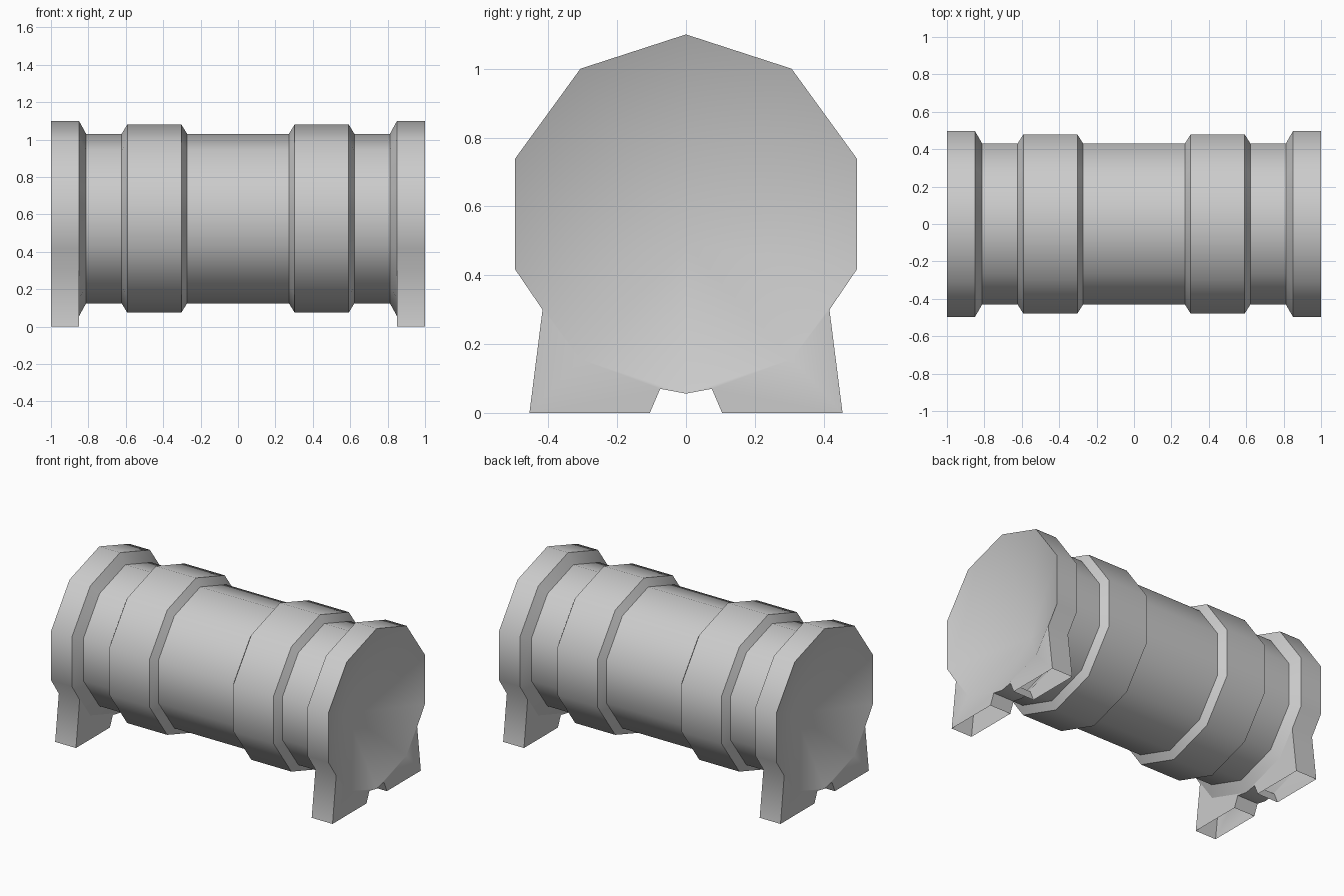
import bpy
import bmesh
from math import sin, cos, radians

cube = bpy.data.objects.get("Cube")
if cube:
    bpy.data.objects.remove(cube, do_unlink=True)

SIDES = 10
AXIS_Z = 0.578
RIM, BAND, BODY = 0.522, 0.503, 0.453
RIM_X = 0.85
DISH_DEPTH, DISH_Z = 0.22, 0.49

grey = bpy.data.materials.new("plain_grey")
grey.use_nodes = True
colour = (0.6, 0.6, 0.6, 1)
grey.diffuse_color = colour
grey.node_tree.nodes["Principled BSDF"].inputs["Base Color"].default_value = colour


def ring_point(radius, i):
    """Point (y, z) of the ten-sided section, counted from the top."""
    a = radians(360 / SIDES * i)
    return radius * sin(a), AXIS_Z + radius * cos(a)


def finish(bm, name):
    bmesh.ops.recalc_face_normals(bm, faces=bm.faces)
    mesh = bpy.data.meshes.new(name)
    bm.to_mesh(mesh)
    bm.free()
    mesh.materials.append(grey)
    obj = bpy.data.objects.new(name, mesh)
    bpy.context.collection.objects.link(obj)
    bpy.ops.object.select_all(action="DESELECT")
    obj.select_set(True)
    bpy.context.view_layer.objects.active = obj
    bpy.ops.object.shade_smooth_by_angle(angle=radians(45))


# Barrel: stepped profile mirrored about the middle and swept round the x axis
half = [(0.272, BODY), (0.303, BAND), (0.592, BAND), (0.622, BODY),
        (0.812, BODY), (RIM_X, RIM)]
profile = [(-x, r) for x, r in reversed(half)] + half
bm = bmesh.new()
rings = [[bm.verts.new((x, *ring_point(r, i))) for i in range(SIDES)]
         for x, r in profile]
for a, b in zip(rings, rings[1:]):
    for i in range(SIDES):
        j = (i + 1) % SIDES
        bm.faces.new((a[i], a[j], b[j], b[i]))
finish(bm, "barrel")

# Ends: a rim with a dished face, on two hollow feet that are open underneath
section = [ring_point(RIM, i) for i in range(SIDES)]
foot = [(0.417, 0.30), (0.455, 0.0), (0.105, 0.0), (0.075, 0.07)]
foot_mirrored = [(-y, z) for y, z in reversed(foot)]
outline = section[:4] + foot + [section[5]] + foot_mirrored + section[7:]
foot_walls = [[section[3], *foot, section[5], section[4]],
              [section[5], *foot_mirrored, section[7], section[6]]]

for name, side in (("left_end", 1), ("right_end", -1)):
    bm = bmesh.new()
    points = outline + [section[4], section[6]]
    outer = {p: bm.verts.new((side, *p)) for p in points}
    inner = {p: bm.verts.new((side * RIM_X, *p)) for p in points}
    for p, q in zip(outline, outline[1:] + outline[:1]):
        if p[1] + q[1] > 0:
            bm.faces.new((outer[p], outer[q], inner[q], inner[p]))
    for wall in foot_walls:
        for layer in (outer, inner):
            bm.faces.new([layer[p] for p in wall])
    hub = bm.verts.new((side * (1 - DISH_DEPTH), 0, DISH_Z))
    for p, q in zip(section, section[1:] + section[:1]):
        bm.faces.new((outer[p], outer[q], hub))
    finish(bm, name)
